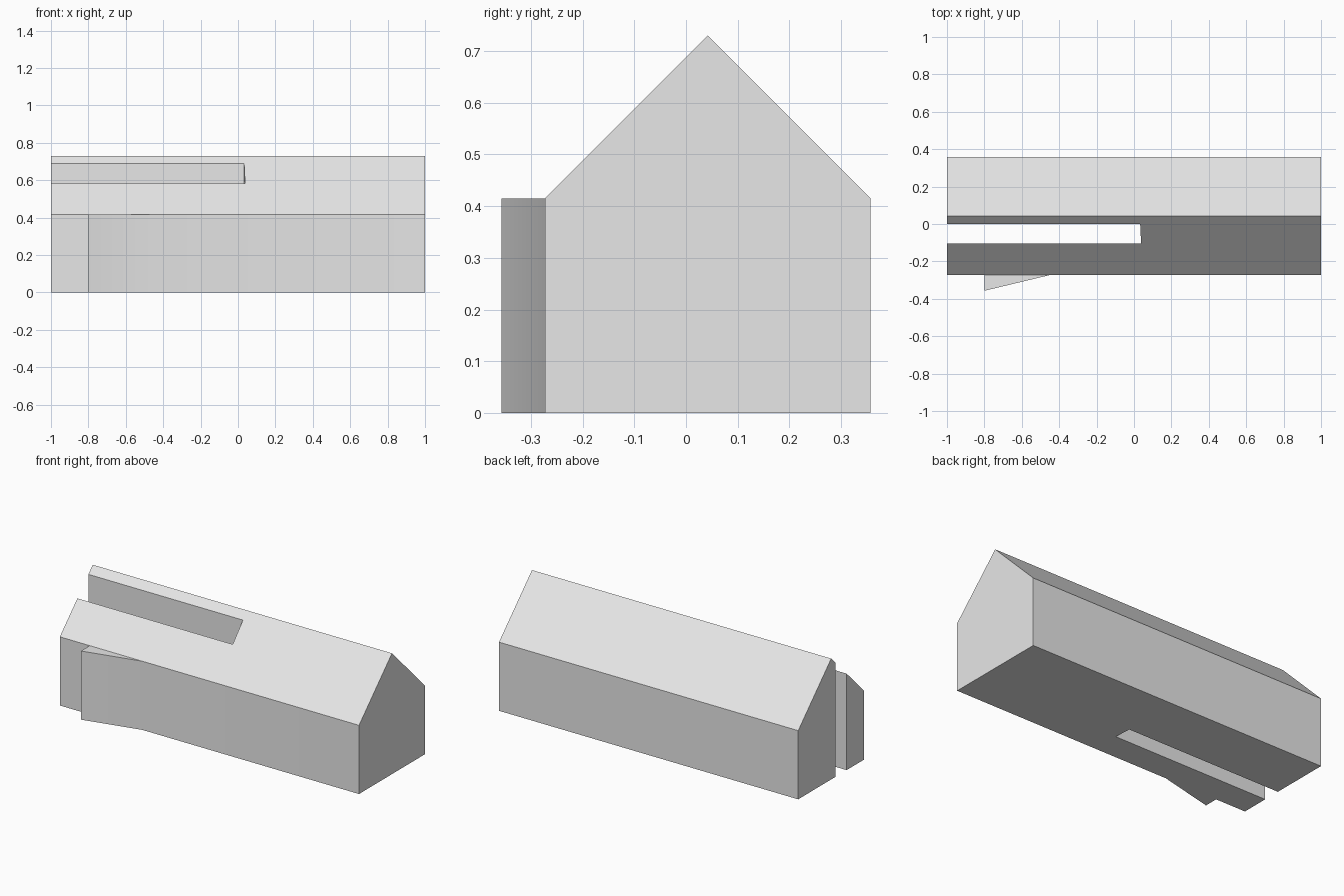
import bpy
import bmesh
import math

cube = bpy.data.objects.get("Cube")
if cube:
    bpy.data.objects.remove(cube, do_unlink=True)

# Main dimensions
EAVE, HALF, RIDGE_Y = 0.415, 0.315, 0.042
FRONT, BACK = RIDGE_Y - HALF, RIDGE_Y + HALF

# Plain grey material
grey = bpy.data.materials.new("light_grey")
grey.use_nodes = True
grey.diffuse_color = (0.8, 0.8, 0.8, 1)
grey.node_tree.nodes["Principled BSDF"].inputs["Base Color"].default_value = (0.8, 0.8, 0.8, 1)


def roof_height(y):
    """Gable height above a plan position, level outside the eaves."""
    return EAVE + max(0, HALF - abs(y - RIDGE_Y))


# Plan corners, named so neighbouring regions share them
plan = {
    "front_right": (-1, FRONT), "wedge_root": (-0.8, FRONT),
    "wedge_tip": (-0.8, -0.357), "wedge_end": (-0.45, FRONT),
    "front_left": (1, FRONT), "ridge_left": (1, RIDGE_Y), "ridge_right": (-1, RIDGE_Y),
    "slot_rear": (-1, 0), "slot_rear_end": (0.033, 0),
    "slot_front_end": (0.038, -0.105), "slot_front": (-1, -0.105),
    "back_left": (1, BACK), "back_right": (-1, BACK),
}
regions = (
    # Front half with the open-ended slot
    "front_right wedge_root wedge_end front_left ridge_left ridge_right "
    "slot_rear slot_rear_end slot_front_end slot_front",
    # Back half
    "ridge_right ridge_left back_left back_right",
    # Front wedge
    "wedge_root wedge_tip wedge_end",
)

# Raise the plan into a closed solid and shape its top into the gable
bm = bmesh.new()
corners = {name: bm.verts.new((x, y, 0)) for name, (x, y) in plan.items()}
faces = [bm.faces.new([corners[n] for n in region.split()]) for region in regions]
raised = bmesh.ops.extrude_face_region(bm, geom=faces, use_keep_orig=True)
for item in raised["geom"]:
    if isinstance(item, bmesh.types.BMVert):
        item.co.z = roof_height(item.co.y)
bmesh.ops.recalc_face_normals(bm, faces=bm.faces[:])

mesh = bpy.data.meshes.new("gabled_body")
bm.to_mesh(mesh)
bm.free()
mesh.materials.append(grey)
body = bpy.data.objects.new("gabled_body", mesh)
bpy.context.collection.objects.link(body)

# Soft blend where the wedge meets the wall, sharp elsewhere
bpy.ops.object.select_all(action="DESELECT")
body.select_set(True)
bpy.context.view_layer.objects.active = body
bpy.ops.object.shade_smooth_by_angle(angle=math.radians(30))
